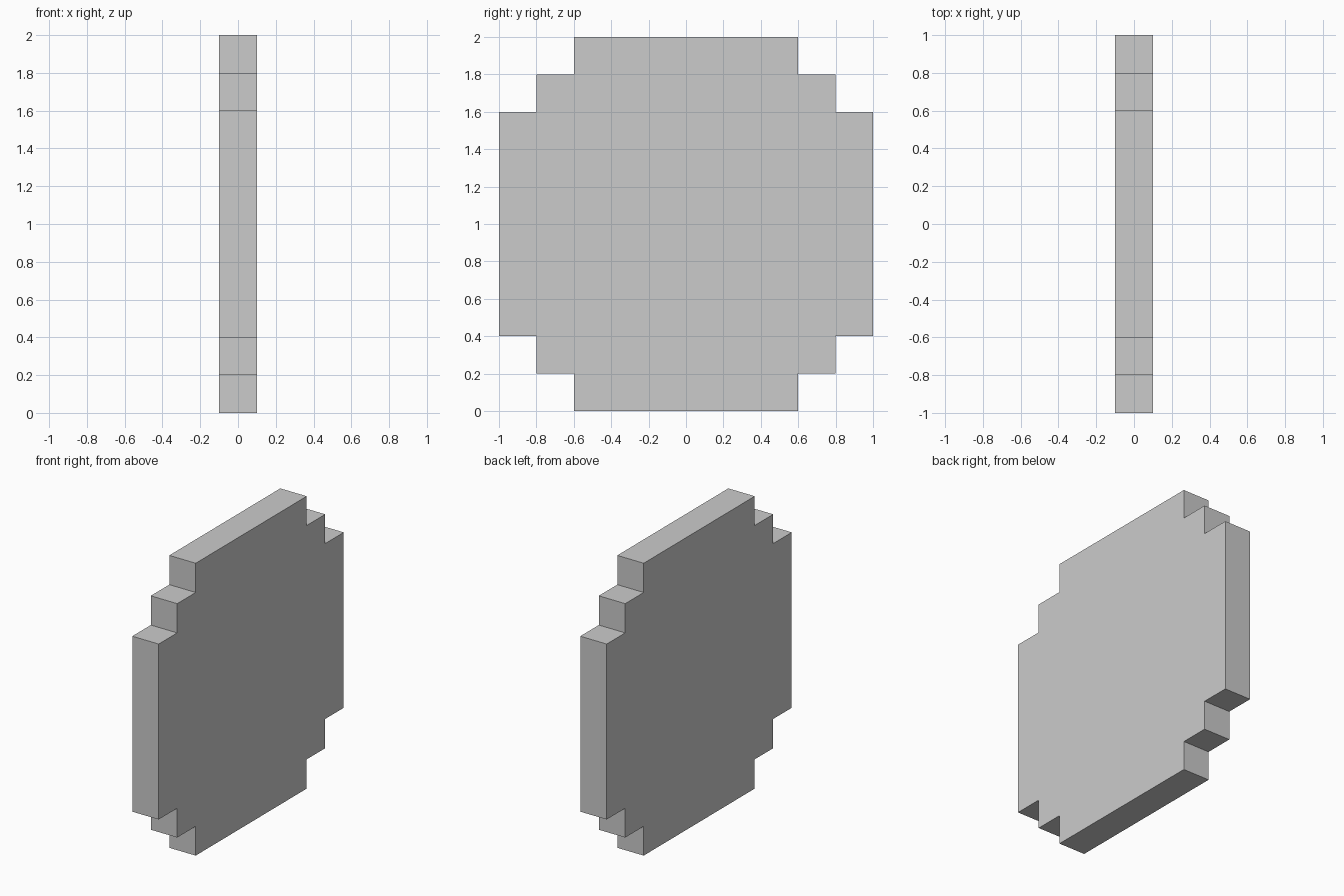
import bpy
import bmesh

if "Cube" in bpy.data.objects:
    bpy.data.objects.remove(bpy.data.objects["Cube"])

THICKNESS = 0.2
CENTRE_Z = 1.0

# Stepped corner of the disc, as (y, z) offsets from its centre
corner = [(1.0, 0.6), (0.8, 0.6), (0.8, 0.8), (0.6, 0.8), (0.6, 1.0)]

# Mirror the corner into all four quadrants, in counter-clockwise order
outline = []
for sy, sz in ((1, 1), (-1, 1), (-1, -1), (1, -1)):
    steps = corner if sy * sz > 0 else corner[::-1]
    outline += [(sy * y, sz * z) for y, z in steps]

# Extrude the outline through the thickness
bm = bmesh.new()
verts = [bm.verts.new((-THICKNESS / 2, y, CENTRE_Z + z)) for y, z in outline]
face = bm.faces.new(verts)
result = bmesh.ops.extrude_face_region(bm, geom=[face], use_keep_orig=True)
moved = [g for g in result["geom"] if isinstance(g, bmesh.types.BMVert)]
bmesh.ops.translate(bm, verts=moved, vec=(THICKNESS, 0, 0))
bmesh.ops.recalc_face_normals(bm, faces=bm.faces)

# Stepped disc
mesh = bpy.data.meshes.new("stepped_disc")
bm.to_mesh(mesh)
bm.free()
disc = bpy.data.objects.new("stepped_disc", mesh)
bpy.context.collection.objects.link(disc)
